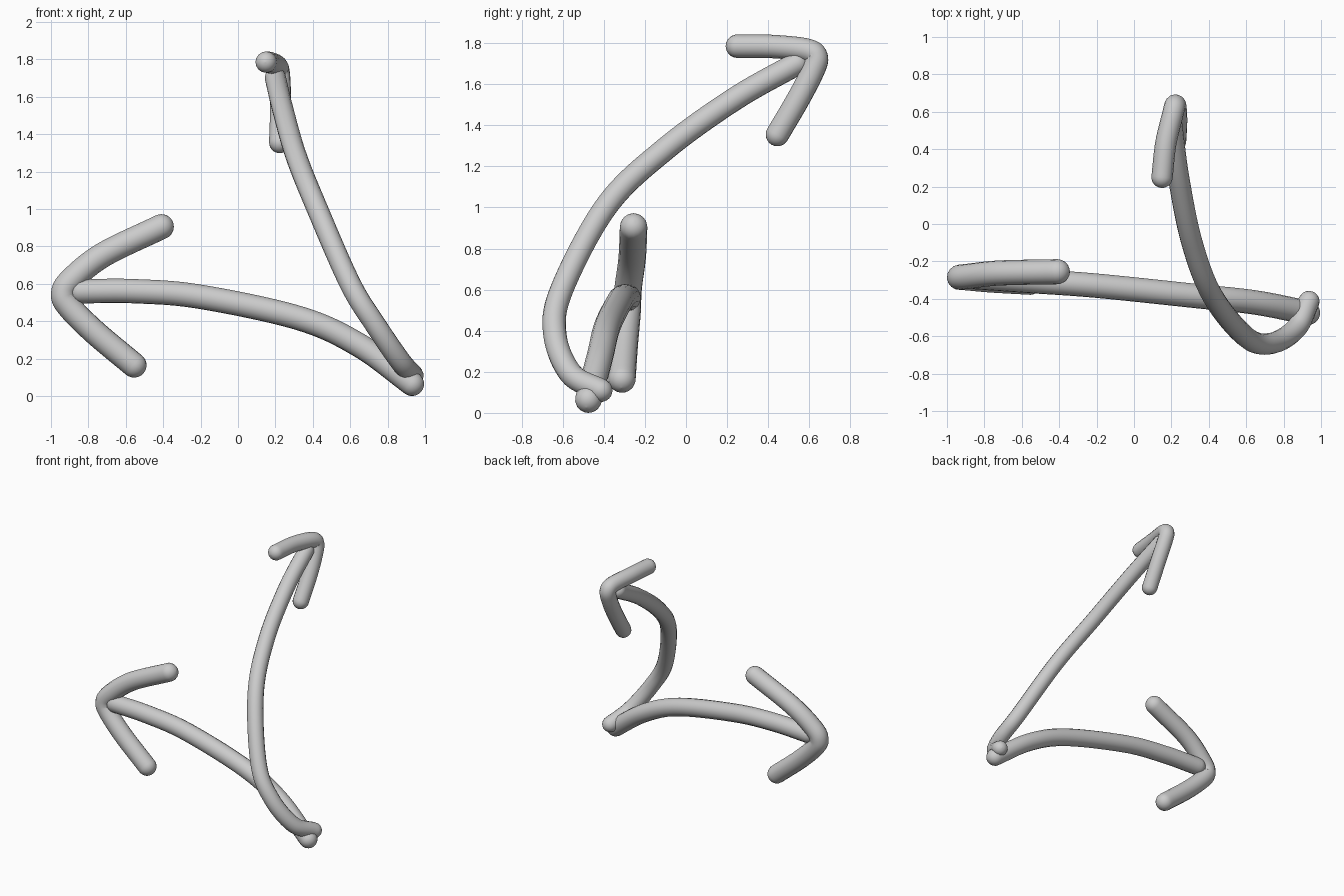
import bpy
import math
from mathutils import Vector

cube = bpy.data.objects.get("Cube")
if cube:
    bpy.data.objects.remove(cube, do_unlink=True)

# One plain grey for everything
grey = bpy.data.materials.new("light grey")
grey.use_nodes = True
colour = (0.6, 0.6, 0.6, 1)
grey.diffuse_color = colour
grey.node_tree.nodes["Principled BSDF"].inputs["Base Color"].default_value = colour


def smooth_path(points, steps=10):
    """Catmull-Rom path through the points."""
    p = [Vector(q) for q in points]
    p = [2 * p[0] - p[1]] + p + [2 * p[-1] - p[-2]]
    path = []
    for a, b, c, d in zip(p, p[1:], p[2:], p[3:]):
        for i in range(steps):
            t = i / steps
            path.append(b + (c - a) * t / 2 + (2 * a - 5 * b + 4 * c - d) * t**2 / 2
                        + (3 * b - a - 3 * c + d) * t**3 / 2)
    return path + [p[-2]]


def rounded_tube(name, points, radius, caps=7):
    """Tube along a smooth path with hemispherical ends."""
    path = smooth_path(points)
    start = (path[0] - path[1]).normalized() * radius
    end = (path[-1] - path[-2]).normalized() * radius
    angles = [math.radians(88) * i / caps for i in range(1, caps + 1)]
    rings = [(path[0] + start * math.sin(a), math.cos(a)) for a in reversed(angles)]
    rings += [(q, 1) for q in path]
    rings += [(path[-1] + end * math.sin(a), math.cos(a)) for a in angles]

    curve = bpy.data.curves.new(name, "CURVE")
    curve.dimensions = "3D"
    curve.bevel_depth = radius
    curve.bevel_resolution = 6
    curve.use_fill_caps = True
    spline = curve.splines.new("POLY")
    spline.points.add(len(rings) - 1)
    for point, (q, scale) in zip(spline.points, rings):
        point.co = (*q, 1)
        point.radius = scale
    obj = bpy.data.objects.new(name, curve)
    bpy.context.collection.objects.link(obj)
    bpy.ops.object.select_all(action="DESELECT")
    obj.select_set(True)
    bpy.context.view_layer.objects.active = obj
    bpy.ops.object.convert(target="MESH")
    obj = bpy.context.object
    obj.name = name
    obj.data.materials.clear()
    obj.data.materials.append(grey)
    bpy.ops.object.shade_smooth()


# Sideways arrow
rounded_tube("side_arrow_shaft", [
    (0.93, -0.475, 0.065), (0.65, -0.42, 0.27), (0.33, -0.385, 0.415),
    (-0.2, -0.33, 0.53), (-0.55, -0.305, 0.56), (-0.84, -0.285, 0.56)], 0.065)
rounded_tube("side_arrow_head", [
    (-0.41, -0.255, 0.905), (-0.72, -0.262, 0.755), (-0.89, -0.28, 0.62),
    (-0.933, -0.285, 0.545), (-0.9, -0.288, 0.475),
    (-0.765, -0.3, 0.34), (-0.556, -0.312, 0.165)], 0.067)

# Upward arrow
rounded_tube("upward_arrow_shaft", [
    (0.935, -0.415, 0.11), (0.865, -0.56, 0.19), (0.735, -0.638, 0.38),
    (0.6, -0.605, 0.6), (0.42, -0.385, 1.01), (0.31, -0.1, 1.285),
    (0.24, 0.24, 1.53), (0.2, 0.54, 1.7)], 0.057)
rounded_tube("upward_arrow_head", [
    (0.15, 0.25, 1.785), (0.17, 0.43, 1.783), (0.208, 0.59, 1.765),
    (0.22, 0.635, 1.73), (0.225, 0.615, 1.66),
    (0.228, 0.545, 1.525), (0.223, 0.445, 1.355)], 0.057)
